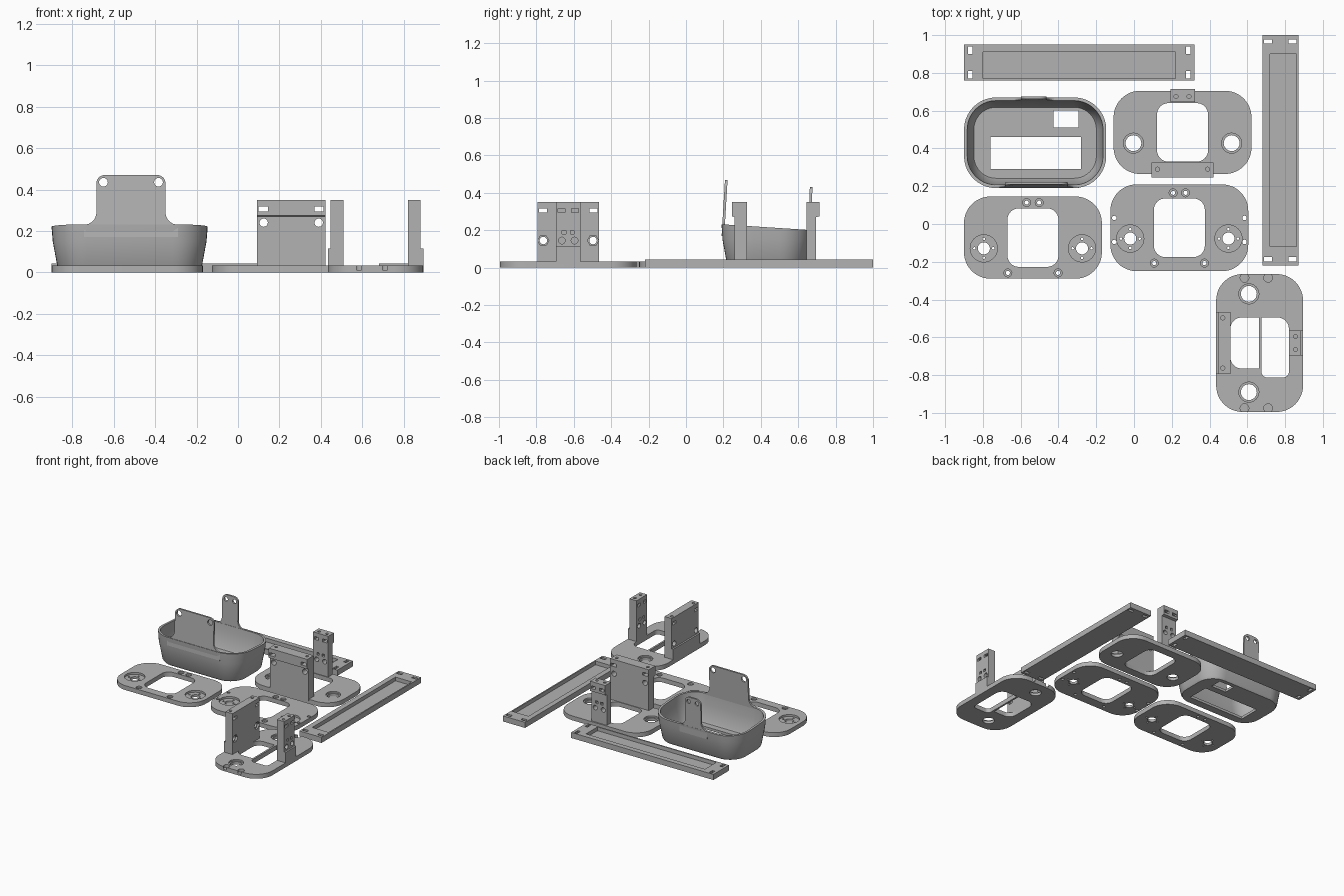
import bpy, bmesh, math
from mathutils import Matrix

if "Cube" in bpy.data.objects:
    bpy.data.objects.remove(bpy.data.objects["Cube"])

grey = bpy.data.materials.new("plain grey")
grey.diffuse_color = (0.45, 0.45, 0.45, 1)
grey.use_nodes = True
grey.node_tree.nodes["Principled BSDF"].inputs["Base Color"].default_value = grey.diffuse_color


def rrect(cx, cy, w, h, r, n=8):
    """Rounded rectangle outline."""
    pts = []
    for k, (sx, sy) in enumerate(((1, 1), (-1, 1), (-1, -1), (1, -1))):
        for i in range(n + 1):
            a = math.pi / 2 * (k + i / n)
            pts.append((cx + sx * (w / 2 - r) + r * math.cos(a),
                        cy + sy * (h / 2 - r) + r * math.sin(a)))
    return pts


def circle(cx, cy, r, n=24):
    return [(cx + r * math.cos(2 * math.pi * i / n), cy + r * math.sin(2 * math.pi * i / n))
            for i in range(n)]


def rect(x0, x1, y0, y1):
    return [(x0, y0), (x1, y0), (x1, y1), (x0, y1)]


def finish(name, bm):
    bmesh.ops.recalc_face_normals(bm, faces=bm.faces)
    me = bpy.data.meshes.new(name)
    bm.to_mesh(me)
    bm.free()
    me.materials.append(grey)
    ob = bpy.data.objects.new(name, me)
    bpy.context.collection.objects.link(ob)
    return ob


def prism(name, pts, lo, hi, axis="z"):
    """Extrude an outline along an axis; x uses (y, z), y uses (x, z)."""
    place = {"z": lambda u, v, t: (u, v, t), "y": lambda u, v, t: (u, t, v),
             "x": lambda u, v, t: (t, u, v)}[axis]
    bm = bmesh.new()
    a = [bm.verts.new(place(u, v, lo)) for u, v in pts]
    b = [bm.verts.new(place(u, v, hi)) for u, v in pts]
    bm.faces.new(a)
    bm.faces.new(b)
    for i in range(len(a)):
        j = (i + 1) % len(a)
        bm.faces.new((a[i], a[j], b[j], b[i]))
    return finish(name, bm)


def cut(ob, pts, lo=-1, hi=2, axis="z"):
    """Subtract a prism from a part."""
    c = prism("cutter", pts, lo, hi, axis)
    c.hide_render = True
    bpy.context.view_layer.objects.active = ob
    m = ob.modifiers.new("cut", "BOOLEAN")
    m.operation, m.solver, m.object = "DIFFERENCE", "EXACT", c
    bpy.ops.object.modifier_apply(modifier=m.name)
    bpy.data.objects.remove(c)


T = 0.034  # plate thickness


def plate(name, h, bore, inner, depth):
    """Rounded plate with a window and two counterbored holes."""
    p = prism(name, rrect(0, 0, 0.73, h, 0.14, 12), 0, T)
    cut(p, rrect(0, 0, 0.27, 0.31, 0.06))
    for s in (-1, 1):
        cut(p, circle(s * 0.26, -0.057, bore, 32), T - depth)
        cut(p, circle(s * 0.26, -0.057, inner))
    return p


def place(parts, x, y, turn=0):
    for p in parts:
        p.data.transform(Matrix.Translation((x, y, 0)) @ Matrix.Rotation(turn, 4, "Z"))


# Flat plates with screw holes
for name, x, y, h in (("left_plate", -0.535, -0.072, 0.435), ("middle_plate", 0.24, -0.02, 0.46)):
    p = plate(name, h, 0.072, 0.032, 0.015)
    for s in (-1, 1):
        for hx, hy in ((0.033, 0.185), (0.133, -0.187)):
            cut(p, circle(s * hx, hy, 0.021), T - 0.012)
            cut(p, circle(s * hx, hy, 0.011))
        for dx, dy in ((0.05, 0), (-0.05, 0), (0, 0.05), (0, -0.05)):
            cut(p, circle(s * 0.26 + dx, -0.057 + dy, 0.007, 10))
        if name == "middle_plate":
            for hy in (0.052, -0.075):
                cut(p, circle(s * 0.345, hy, 0.012, 16))
    place([p], x, y)


# Plates carrying a wide panel and a narrow post
def stand(label, x, y, turn, top_head):
    p = plate(label + "_stand_plate", 0.44 if top_head else 0.46, 0.053, 0.042, 0.012)
    if top_head:
        panel_prof = [(-0.16, 0.02), (-0.16, 0.35), (-0.24, 0.35), (-0.24, 0.275),
                      (-0.225, 0.27), (-0.225, 0.02)]
        post_prof = [(0.16, 0.02), (0.16, 0.35), (0.23, 0.35), (0.23, 0.275),
                     (0.21, 0.27), (0.21, 0.02)]
    else:
        panel_prof = [(-0.155, 0.02), (-0.155, 0.35), (-0.217, 0.35), (-0.217, 0.115),
                      (-0.23, 0.115), (-0.23, 0.02)]
        post_prof = [(-u, v) for u, v in panel_prof]
    panel = prism(label + "_wide_panel", panel_prof, -0.165, 0.165, "x")
    post = prism(label + "_narrow_post", post_prof, -0.065, 0.065, "x")
    for s in (-1, 1):
        # slots, screw holes and pin holes
        cut(panel, rect(s * 0.135 - 0.022, s * 0.135 + 0.022, 0.295, 0.317), axis="y")
        cut(panel, circle(s * 0.133, 0.24 if top_head else 0.145, 0.02), axis="y")
        if not top_head:
            cut(panel, circle(s * 0.133, 0.145, 0.03, 6), -0.17, 0, "y")
        cut(panel, circle(s * 0.133, -0.195, 0.011, 16), 0.305)
        cut(post, rect(s * 0.036 - 0.018, s * 0.036 + 0.018, 0.295, 0.317), axis="y")
        cut(post, rect(s * 0.022 - 0.01, s * 0.022 + 0.01, 0.18, 0.2), axis="y")
        cut(post, circle(s * 0.034, 0.145, 0.018), axis="y")
        cut(post, circle(s * 0.034, 0.19, 0.011, 16), 0.305)
        if not top_head:
            for hy in (-0.08, 0.045):
                cut(p, circle(s * 0.345, hy, 0.023), 0.012)
    parts = [p, panel, post]
    if not top_head:
        # wider half of the window and its thin cross bar
        cut(p, rrect(0.1, 0.0825, 0.165, 0.145, 0.03))
        parts.append(prism(label + "_window_bar", rect(-0.14, 0.14, -0.004, 0.01), 0, T))
    place(parts, x, y, turn)


stand("back", 0.257, 0.485, 0, True)
stand("front", 0.665, -0.63, -math.pi / 2, False)


# Long channel rails with end slots
def rail(name, x, y, turn):
    p = prism(name, rect(-0.61, 0.61, -0.095, 0.095), 0, 0.043)
    cut(p, rect(-0.51, 0.51, -0.085, 0.055), 0.014)
    for sx in (-1, 1):
        for sy in (-1, 1):
            cut(p, rect(sx * 0.577 - 0.011, sx * 0.577 + 0.011,
                        sy * 0.065 - 0.021, sy * 0.065 + 0.021))
    place([p], x, y, turn)


rail("back_rail", -0.29, 0.855, 0)
rail("side_rail", 0.775, 0.39, math.pi / 2)

# Basket: tapered shell with a sloping rim
bm = bmesh.new()
X0, X1, Y0, Y1 = -0.90, -0.147, 0.19, 0.67
rings = []
for z, inset in ((0, 0.04), (0.015, 0.03), (0.15, 0.005), (None, 0), (None, 0.017),
                 (0.15, 0.022), (0.03, 0.046), (0.02, 0.052)):
    out = rrect((X0 + X1) / 2, (Y0 + Y1) / 2, X1 - X0 - 2 * inset, Y1 - Y0 - 2 * inset,
                0.17 - inset, 10)
    rings.append([bm.verts.new((x, y, 0.232 - 0.065 * (y - Y0) if z is None else z))
                  for x, y in out])
for a, b in zip(rings, rings[1:]):
    for i in range(len(a)):
        j = (i + 1) % len(a)
        bm.faces.new((a[i], a[j], b[j], b[i]))
bm.faces.new(rings[0])
bm.faces.new(rings[-1])
basket = finish("basket", bm)
cut(basket, rect(-0.76, -0.28, 0.29, 0.46), -1, 0.1)
cut(basket, rect(-0.425, -0.295, 0.51, 0.60), -1, 0.1)


# Hanging tabs with rounded tops and flared feet
def tab(name, cx, half, rim, top, y, lean, hole_x, hole_z, hole_r, r, f):
    right = [(half + f, rim - 0.06), (half + f, rim)]
    for i in range(9):
        a = math.pi / 2 * i / 8
        right.append((half + f - f * math.sin(a), rim + f - f * math.cos(a)))
    for i in range(9):
        a = math.pi / 2 * i / 8
        right.append((half - r + r * math.cos(a), top - r + r * math.sin(a)))
    right.pop(2)
    pts = [(cx + u, v) for u, v in right] + [(cx - u, v) for u, v in reversed(right)]
    t = prism(name, pts, y, y + 0.014, "y")
    for s in (-1, 1):
        cut(t, circle(cx + s * hole_x, hole_z, hole_r), axis="y")
    for v in t.data.vertices:
        v.co.y += (v.co.z - rim) * lean


tab("front_tab", -0.517, 0.167, 0.23, 0.47, 0.194, 0.06, 0.133, 0.435, 0.021, 0.04, 0.06)
tab("back_tab", -0.53, 0.068, 0.2, 0.43, 0.655, 0.03, 0.036, 0.395, 0.016, 0.04, 0.05)

# Smooth the round surfaces, keep edges sharp
bpy.ops.object.select_all(action="DESELECT")
for ob in bpy.context.scene.objects:
    ob.select_set(True)
    bpy.context.view_layer.objects.active = ob
bpy.ops.object.shade_smooth_by_angle(angle=math.radians(30))
